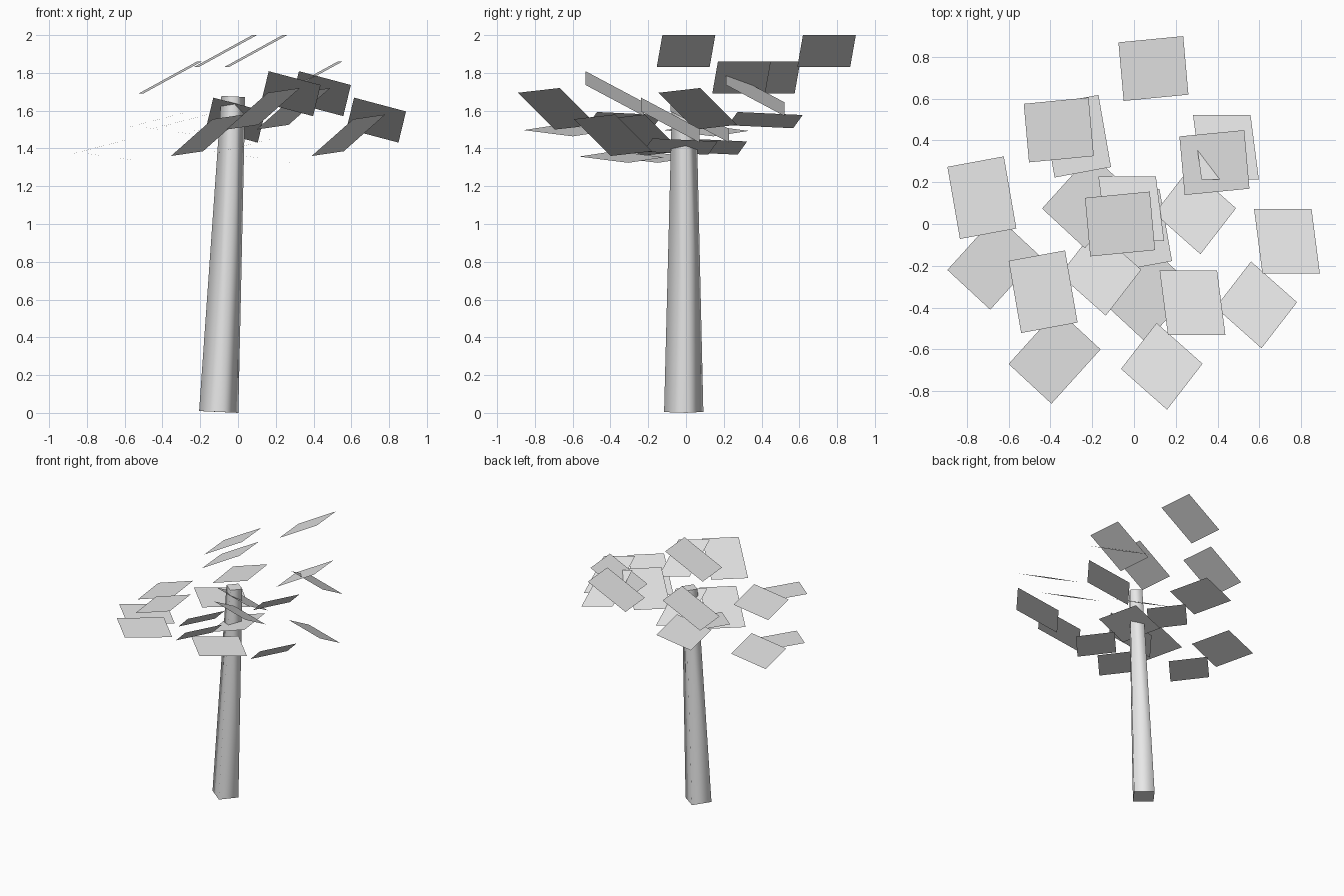
import bpy
import bmesh
from mathutils import Matrix, Vector
from math import radians

cube = bpy.data.objects.get("Cube")
if cube:
    bpy.data.objects.remove(cube, do_unlink=True)

# One plain grey for everything
GREY = (0.8, 0.8, 0.8, 1.0)
grey = bpy.data.materials.new("plain_grey")
grey.use_nodes = True
grey.diffuse_color = GREY
for node in grey.node_tree.nodes:
    if node.type == "BSDF_PRINCIPLED":
        node.inputs["Base Color"].default_value = GREY


def add_object(name, bm):
    mesh = bpy.data.meshes.new(name)
    bm.to_mesh(mesh)
    bm.free()
    mesh.materials.append(grey)
    obj = bpy.data.objects.new(name, mesh)
    bpy.context.collection.objects.link(obj)
    return obj


# Leaning, tapered four-sided trunk with soft sides and crisp caps
foot, tip = Vector((-0.102, -0.012, 0.005)), Vector((-0.025, -0.01, 1.675))
axis = tip - foot
bm = bmesh.new()
bmesh.ops.create_cone(bm, cap_ends=True, segments=4, radius1=0.105,
                      radius2=0.064, depth=axis.length)
# Spin the square so that its corners sit just off the x and y axes
corner = min(bm.verts, key=lambda v: -v.co.x).co
start = Vector((1, 0)).angle_signed(corner.xy)
spin = Matrix.Rotation(radians(8) + start, 4, "Z")
lean = Vector((0, 0, 1)).rotation_difference(axis).to_matrix().to_4x4()
for face in bm.faces:
    is_cap = abs(face.normal.z) > 0.9
    face.smooth = not is_cap
    if is_cap:
        for edge in face.edges:
            edge.smooth = False
bm.transform(Matrix.Translation((foot + tip) / 2) @ lean @ spin)
add_object("trunk", bm)

# Flat leaf cards in one cluster: centre, first edge, second edge
LEAVES = {
    "top_leaf": ((0.093, 0.744, 1.915), (0.31, 0.03, 0.17), (-0.025, 0.28, 0)),
    "back_leaf": ((-0.275, 0.42, 1.55), (0.27, 0.05, 0.07), (-0.06, 0.345, -0.016)),
    "left_leaf": ((0.44, 0.367, 1.69), (0.275, 0, -0.073), (-0.04, 0.31, -0.165)),
    "front_leaf": ((0.293, 0.063, 1.61), (0.22, -0.195, 0.195), (0.17, 0.22, 0.025)),
    "right_leaf": ((-0.22, 0.109, 1.495), (0.205, -0.19, -0.029), (0.235, 0.26, -0.033)),
}
# The same cluster repeats around the crown
CLUSTERS = {
    "back": (0, 0, 0),
    "right": (-0.453, -0.294, -0.14),
    "front": (-0.16, -0.744, 0),
    "left": (0.292, -0.45, -0.14),
}
for side, offset in CLUSTERS.items():
    for leaf, (centre, u, v) in LEAVES.items():
        u, v = Vector(u) / 2, Vector(v) / 2
        bm = bmesh.new()
        bm.faces.new([bm.verts.new(p) for p in (-u - v, u - v, u + v, v - u)])
        card = add_object(f"{side}_cluster_{leaf}", bm)
        card.location = Vector(centre) + Vector(offset)
